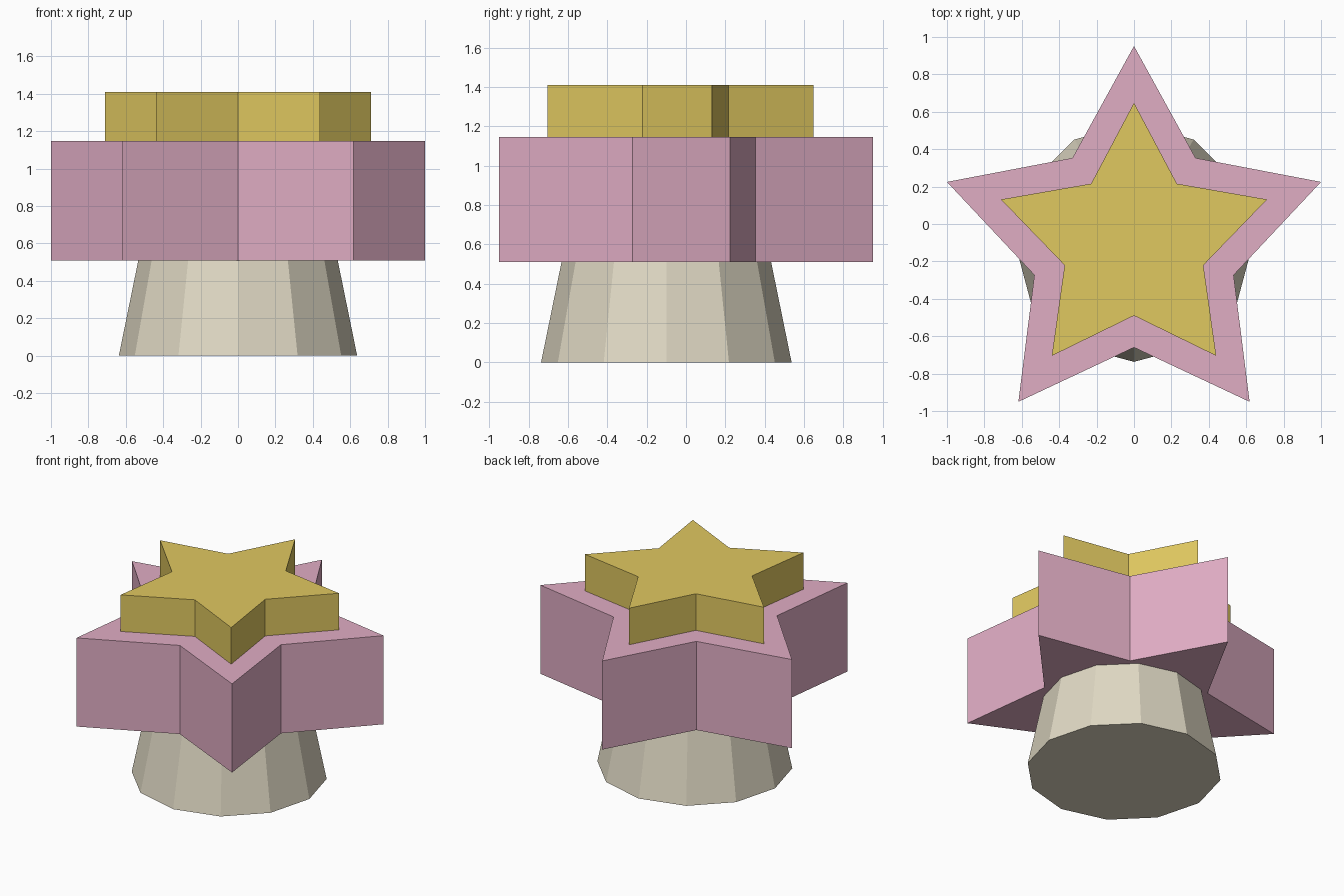
import bpy, bmesh, math

cube = bpy.data.objects.get("Cube")
if cube:
    bpy.data.objects.remove(cube, do_unlink=True)

CENTRE_Y = -0.10


def material(name, rgb):
    m = bpy.data.materials.new(name)
    m.use_nodes = True
    m.diffuse_color = (*rgb, 1)
    m.node_tree.nodes["Principled BSDF"].inputs["Base Color"].default_value = (*rgb, 1)
    return m


def ring(count, outer, inner):
    """Points around the centre, alternating two radii, the first toward +y."""
    points = []
    for i in range(count):
        r = inner if i % 2 else outer
        a = math.pi / 2 + math.tau * i / count
        points.append((r * math.cos(a), r * math.sin(a)))
    return points


def prism(name, bottom, top, z0, z1, mat):
    """Closed solid between two matching outlines."""
    bm = bmesh.new()
    low = [bm.verts.new((x, y + CENTRE_Y, z0)) for x, y in bottom]
    high = [bm.verts.new((x, y + CENTRE_Y, z1)) for x, y in top]
    bm.faces.new(low[::-1])
    bm.faces.new(high)
    n = len(low)
    for i in range(n):
        j = (i + 1) % n
        bm.faces.new((low[i], low[j], high[j], high[i]))
    mesh = bpy.data.meshes.new(name)
    bm.to_mesh(mesh)
    bm.free()
    mesh.materials.append(mat)
    obj = bpy.data.objects.new(name, mesh)
    bpy.context.scene.collection.objects.link(obj)
    return obj


cream = material("cream", (0.745, 0.694, 0.552))
pink = material("pink", (0.745, 0.418, 0.552))
gold = material("gold", (0.745, 0.578, 0.117))

# Tapered twelve-sided base
prism("tapered_base", ring(12, 0.637, 0.637), ring(12, 0.533, 0.533), 0, 0.51, cream)

# Large star, then the smaller star on top
large = ring(10, 1.0515, 0.56)
prism("large_star", large, large, 0.51, 1.147, pink)
small = ring(10, 0.748, 0.39)
prism("small_star", small, small, 1.147, 1.41, gold)
